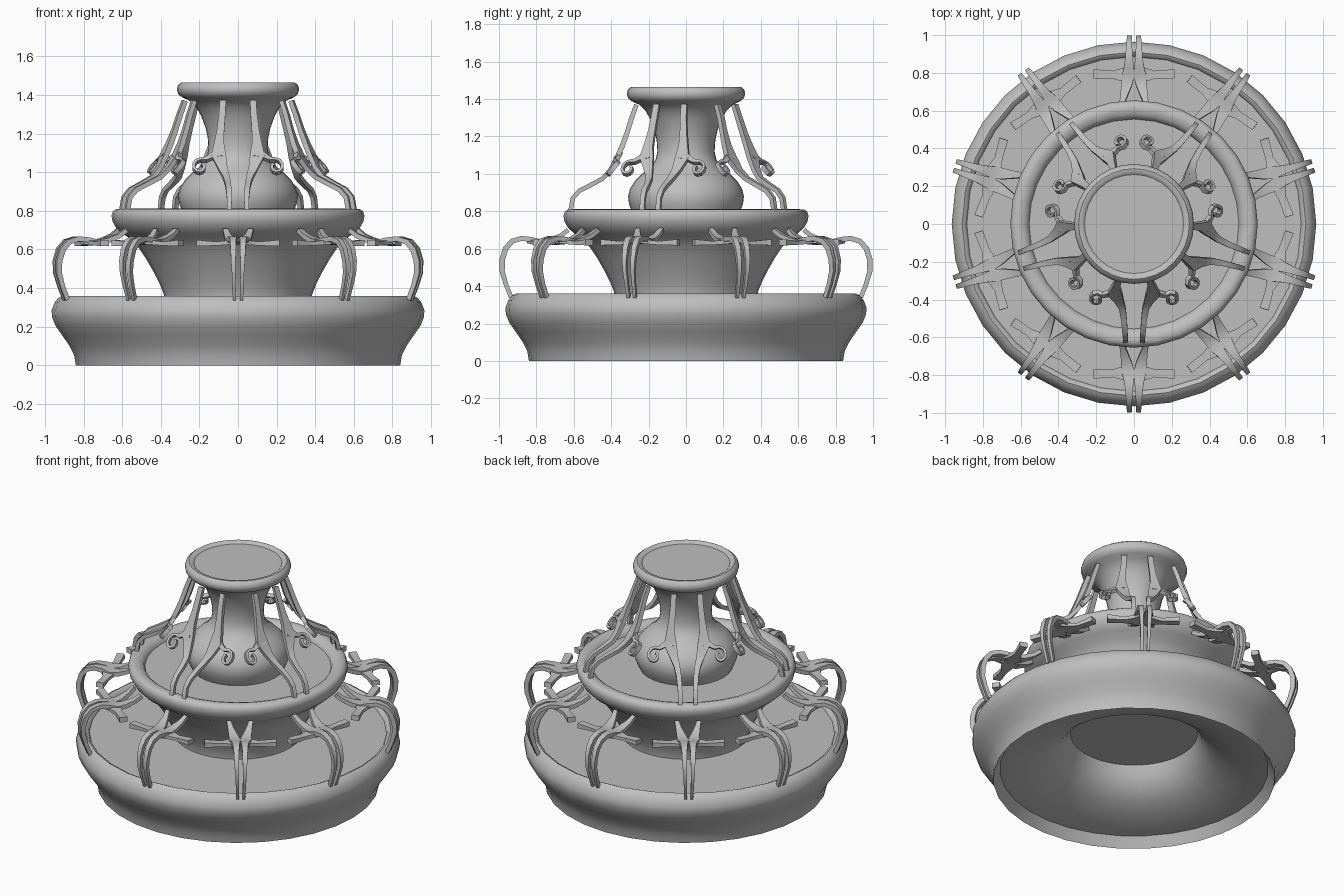
import bpy, bmesh, math
from mathutils import Vector, Matrix

stone = bpy.data.materials.new("grey stone")
stone.diffuse_color = (0.52, 0.52, 0.52, 1)


def finish(bm, name, angle):
    bmesh.ops.recalc_face_normals(bm, faces=bm.faces)
    me = bpy.data.meshes.new(name)
    bm.to_mesh(me)
    bm.free()
    me.materials.append(stone)
    ob = bpy.data.objects.new(name, me)
    bpy.context.collection.objects.link(ob)
    bpy.ops.object.select_all(action='DESELECT')
    ob.select_set(True)
    bpy.context.view_layer.objects.active = ob
    bpy.ops.object.shade_smooth_by_angle(angle=math.radians(angle))
    return ob


def lathe(name, profile, n=32):
    """Revolve (radius, height) points and cap both ends with flat-shaded discs."""
    bm = bmesh.new()
    rings = [[bm.verts.new((r * math.cos(2 * math.pi * i / n),
                            r * math.sin(2 * math.pi * i / n), z))
              for i in range(n)] for r, z in profile]
    for a, b in zip(rings, rings[1:]):
        for i in range(n):
            j = (i + 1) % n
            bm.faces.new((a[i], a[j], b[j], b[i]))
    bm.faces.new(rings[0])
    top = bm.faces.new(rings[-1])
    # narrow flat border keeps the shading of the disc even
    bmesh.ops.inset_region(bm, faces=[top], thickness=0.015)
    return finish(bm, name, 40)


def ribbon(bm, path, side, mat, mirror):
    """Sweep a rectangle along points (u, r, z, half width, half thickness)."""
    pts = [Vector((mirror * p[0], p[1], p[2])) for p in path]
    s = Vector(side).normalized()
    rings = []
    for i, p in enumerate(pts):
        t = (pts[min(i + 1, len(pts) - 1)] - pts[max(i - 1, 0)]).normalized()
        n = t.cross(s).normalized()
        w, h = path[i][3], path[i][4]
        rings.append([bm.verts.new(mat @ (p + s * a * w + n * b * h))
                      for a, b in ((-1, -1), (1, -1), (1, 1), (-1, 1))])
    for a, b in zip(rings, rings[1:]):
        for i in range(4):
            j = (i + 1) % 4
            bm.faces.new((a[i], a[j], b[j], b[i]))
    bm.faces.new(rings[0])
    bm.faces.new(rings[-1])


TANGENT, RADIAL, SLOPE = (1, 0, 0), (0, 1, 0), (0, 0.78, 0.62)

# Lower basin, with a hollow flared underside
lathe("lower_basin", [
    (0.38, 0.31), (0.405, 0.25), (0.45, 0.19), (0.52, 0.14), (0.62, 0.10),
    (0.72, 0.075), (0.80, 0.065), (0.84, 0.0), (0.848, 0.05), (0.872, 0.10),
    (0.91, 0.155), (0.945, 0.205), (0.963, 0.25), (0.965, 0.285), (0.95, 0.325),
    (0.93, 0.35), (0.91, 0.36), (0.893, 0.352), (0.885, 0.335)])

# Middle bowl on its flared foot
lathe("middle_bowl", [
    (0.38, 0.33), (0.385, 0.37), (0.405, 0.42), (0.435, 0.48), (0.475, 0.55),
    (0.515, 0.61), (0.55, 0.65), (0.595, 0.68), (0.63, 0.71), (0.65, 0.745),
    (0.655, 0.775), (0.648, 0.798), (0.63, 0.81), (0.605, 0.811), (0.58, 0.803),
    (0.562, 0.788), (0.555, 0.77)])

# Vase-shaped top column
lathe("top_vase", [
    (0.27, 0.76), (0.29, 0.80), (0.305, 0.84), (0.31, 0.88), (0.30, 0.92),
    (0.275, 0.96), (0.235, 1.0), (0.19, 1.035), (0.163, 1.075), (0.153, 1.12),
    (0.157, 1.18), (0.168, 1.23), (0.19, 1.29), (0.215, 1.335), (0.25, 1.37),
    (0.29, 1.388), (0.31, 1.405), (0.317, 1.43), (0.31, 1.452), (0.293, 1.465),
    (0.275, 1.463), (0.262, 1.452)])

# Ten twin-strand hoops joining lower basin and middle bowl
hoop = [(0.018, 0.935, 0.34, 0.008, 0.012), (0.020, 0.963, 0.41, 0.009, 0.012),
        (0.022, 0.983, 0.48, 0.010, 0.014), (0.024, 0.983, 0.54, 0.012, 0.015),
        (0.025, 0.965, 0.60, 0.014, 0.015), (0.026, 0.93, 0.64, 0.016, 0.014),
        (0.026, 0.88, 0.655, 0.020, 0.013), (0.028, 0.83, 0.65, 0.026, 0.013),
        (0.032, 0.78, 0.638, 0.034, 0.013), (0.040, 0.73, 0.645, 0.028, 0.013),
        (0.055, 0.67, 0.670, 0.018, 0.012), (0.066, 0.63, 0.70, 0.013, 0.012)]
arm = [(0.02, 0.79, 0.640, 0.060, 0.012), (0.06, 0.79, 0.635, 0.036, 0.011),
       (0.11, 0.79, 0.630, 0.021, 0.010), (0.215, 0.795, 0.634, 0.024, 0.016)]
bm = bmesh.new()
for k in range(10):
    m = Matrix.Rotation(math.radians(36 * k), 4, 'Z')
    for sgn in (1, -1):
        ribbon(bm, hoop, TANGENT, m, sgn)
        ribbon(bm, arm, RADIAL, m, sgn)
finish(bm, "lower_hoops", 35)

# Five mirrored pairs of upper strands, each with a curled side branch
strand = [(0.078, 0.265, 1.37, 0.016, 0.012), (0.082, 0.29, 1.30, 0.017, 0.013),
          (0.090, 0.315, 1.22, 0.019, 0.013), (0.098, 0.34, 1.15, 0.025, 0.014),
          (0.100, 0.37, 1.085, 0.038, 0.013), (0.080, 0.405, 1.02, 0.025, 0.012),
          (0.062, 0.445, 0.975, 0.018, 0.012), (0.052, 0.51, 0.94, 0.015, 0.012),
          (0.048, 0.57, 0.91, 0.014, 0.012), (0.045, 0.605, 0.87, 0.013, 0.012),
          (0.045, 0.618, 0.80, 0.012, 0.012)]
curl = [(0.09, 0.362, 1.10, 0.012, 0.028), (0.13, 0.367, 1.085, 0.012, 0.017),
        (0.165, 0.375, 1.065, 0.013, 0.011)]
for i in range(10):
    a = math.radians(95 - 36 * i)
    rad = 0.038 - 0.0022 * i
    z = rad * math.sin(a)
    curl.append((0.197 + rad * math.cos(a), 0.393 - 0.8 * z, 1.025 + z,
                 0.013, 0.008))
bm = bmesh.new()
for k in range(5):
    m = Matrix.Rotation(math.radians(180 + 72 * k), 4, 'Z')
    for sgn in (1, -1):
        ribbon(bm, strand, TANGENT, m, sgn)
        ribbon(bm, curl, SLOPE, m, sgn)
finish(bm, "upper_strands", 35)
